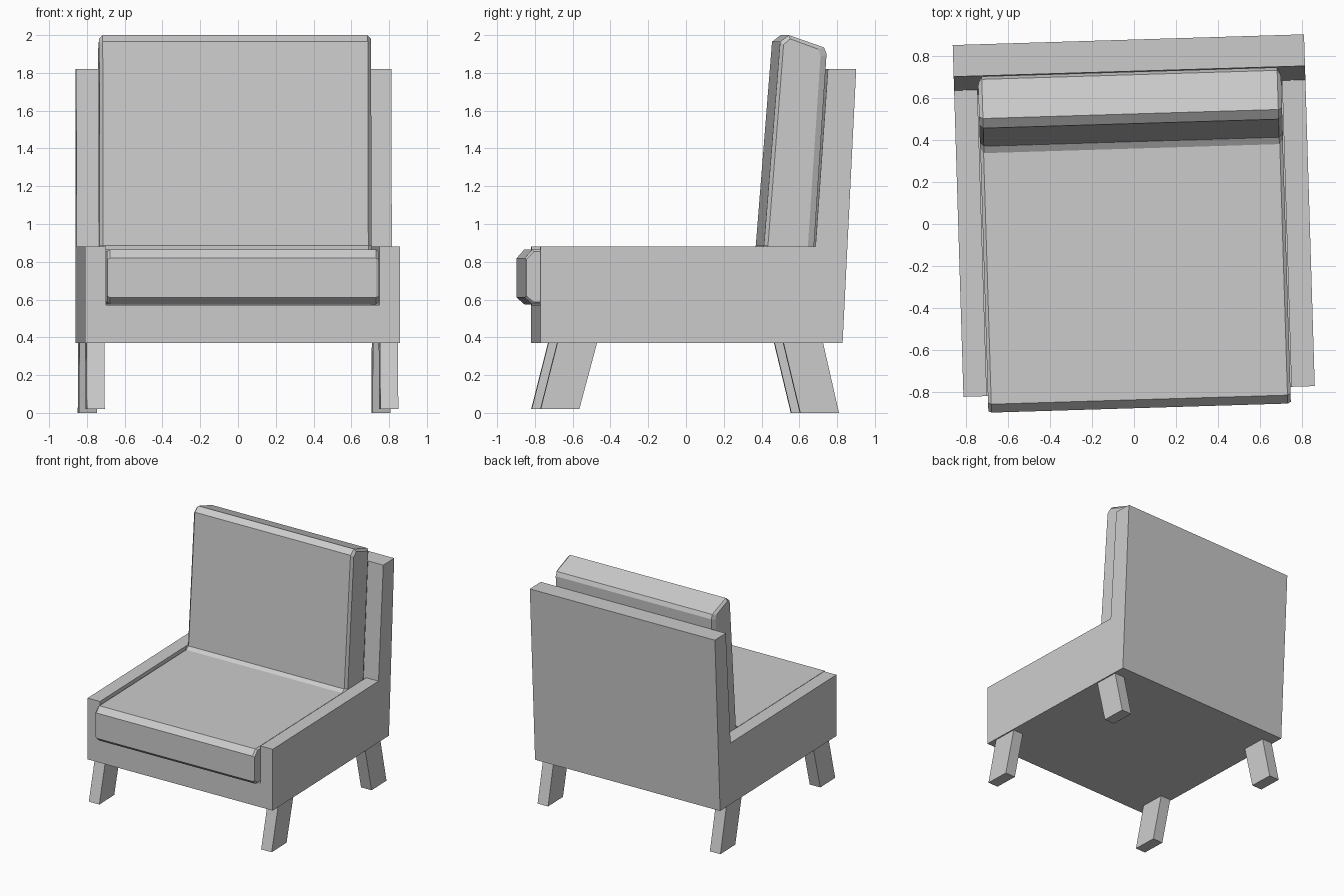
import bpy, bmesh, math

cube = bpy.data.objects.get("Cube")
if cube:
    bpy.data.objects.remove(cube, do_unlink=True)

TURN = math.radians(1.75)   # the whole chair stands slightly turned

grey = bpy.data.materials.new("plain_grey")
grey.use_nodes = True
COLOUR = (0.6, 0.6, 0.6, 1)
grey.diffuse_color = COLOUR
for node in grey.node_tree.nodes:
    if node.type == 'BSDF_PRINCIPLED':
        node.inputs["Base Color"].default_value = COLOUR


def loft(name, sections):
    """Skin a row of (x, profile) sections, each profile a list of (y, z)."""
    bm = bmesh.new()
    rings = [[bm.verts.new((x, y, z)) for y, z in prof] for x, prof in sections]
    n = len(rings[0])
    for a, b in zip(rings, rings[1:]):
        for i in range(n):
            j = (i + 1) % n
            bm.faces.new((a[i], a[j], b[j], b[i]))
    bm.faces.new(rings[0])
    bm.faces.new(rings[-1])
    bmesh.ops.recalc_face_normals(bm, faces=bm.faces)
    mesh = bpy.data.meshes.new(name)
    bm.to_mesh(mesh)
    bm.free()
    mesh.materials.append(grey)
    obj = bpy.data.objects.new(name, mesh)
    obj.rotation_euler.z = TURN
    bpy.context.collection.objects.link(obj)
    return obj


def shrink(profile, sy, sz):
    """Scale a profile about the middle, leaning with its height."""
    cy = sum(p[0] for p in profile) / len(profile)
    cz = sum(p[1] for p in profile) / len(profile)
    return [(cy + (y - cy) * sy, cz + (z - cz) * sz) for y, z in profile]


def cushion(name, profile, half, edge, ends):
    """A slab with chamfered ends."""
    return loft(name, [(-half, ends), (edge - half, profile),
                       (half - edge, profile), (half, ends)])


# Body: side profile with arms and leaning back, hollowed between the arms
side = [(-0.796, 0.37), (-0.796, 0.88), (0.66, 0.88),
        (0.726, 1.82), (0.876, 1.82), (0.804, 0.37)]
body = loft("body", [(-0.835, side), (0.835, side)])
hollow = [(-1, 0.57), (-1, 1), (0.668, 1), (0.638, 0.57)]
cutter = loft("seat_hollow", [(-0.724, hollow), (0.724, hollow)])
cutter.hide_render = True
cut = body.modifiers.new("hollow", 'BOOLEAN')
cut.operation = 'DIFFERENCE'
cut.solver = 'EXACT'
cut.object = cutter
bpy.context.view_layer.update()
graph = bpy.context.evaluated_depsgraph_get()
body.data = bpy.data.meshes.new_from_object(body.evaluated_get(graph))
body.modifiers.clear()
bpy.data.objects.remove(cutter, do_unlink=True)

# Seat cushion, chamfered along the front
seat = [(-0.835, 0.575), (-0.875, 0.61), (-0.875, 0.82), (-0.835, 0.865),
        (0.6, 0.865), (0.6, 0.575)]
cushion("seat_cushion", seat, 0.719, 0.015, shrink(seat, 0.985, 0.92))

# Back cushion, leaning, with a chamfered rim and a small flare at its foot
back = [(0.355, 0.863), (0.391, 0.885), (0.477, 1.965), (0.523, 2.0),
        (0.709, 1.935), (0.723, 1.9), (0.655, 0.86)]
back_end = [(0.385, 0.863), (0.412, 0.885), (0.495, 1.95), (0.53, 1.98),
            (0.68, 1.925), (0.69, 1.885), (0.622, 0.86)]
cushion("back_cushion", back, 0.72, 0.018, back_end)

# Legs: slanted blocks, splayed to the front and the back
for place, top, foot, low in (("front", -0.705, -0.795, 0.02),
                              ("back", 0.49, 0.58, 0.0)):
    leg = [(top, 0.375), (foot, low), (foot + 0.205, low), (top + 0.21, 0.375)]
    for hand, s in (("left", 1), ("right", -1)):
        loft(f"{place}_{hand}_leg", [(s * 0.73, leg), (s * 0.825, leg)])
